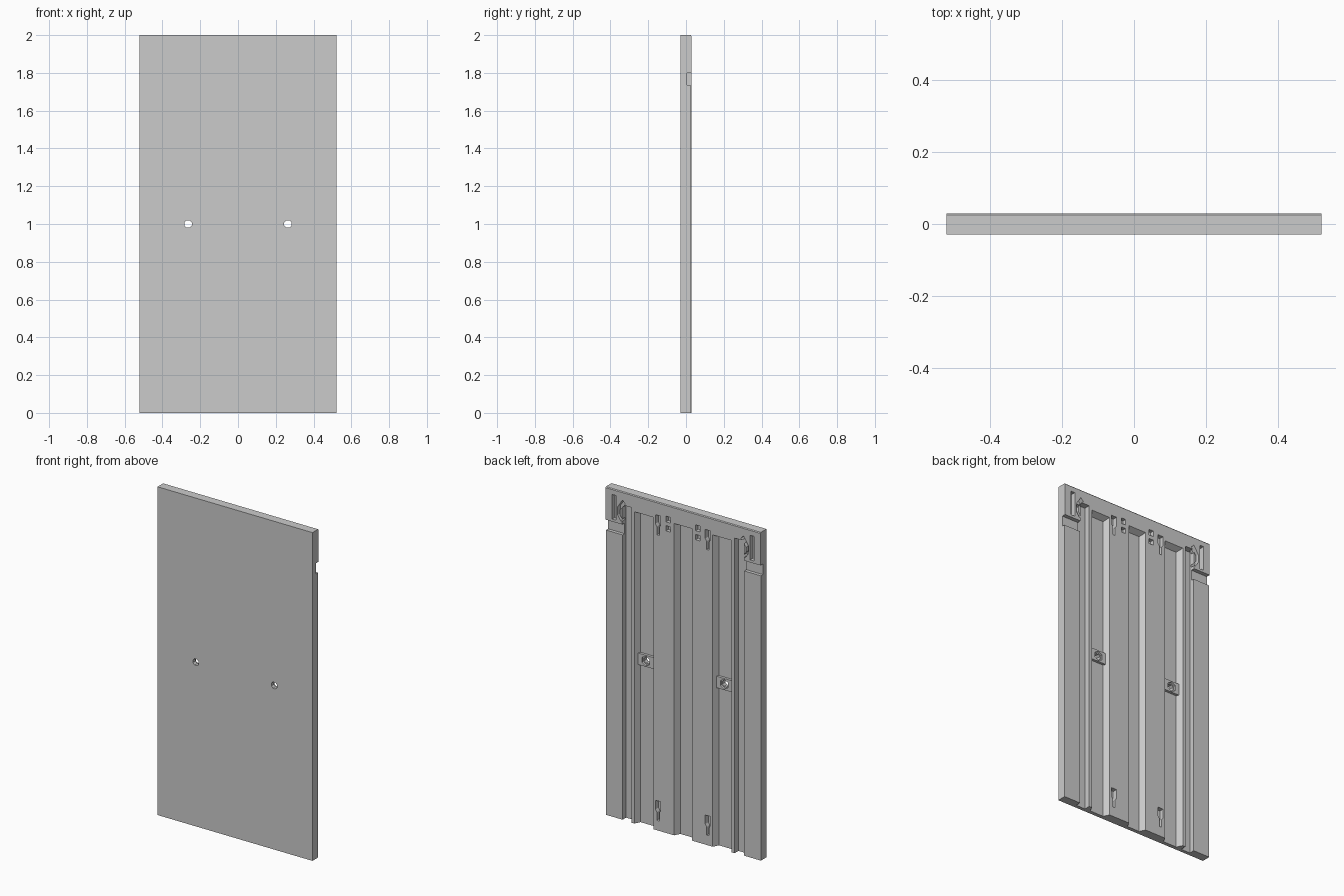
import bpy, bmesh, math

if "Cube" in bpy.data.objects:
    bpy.data.objects.remove(bpy.data.objects["Cube"])

FRONT, BACK, OUT = -0.029, 0.029, 0.05
FLOOR = -0.006


def make_mesh(name, loop_a, loop_b):
    """Solid joining two matching loops of 3D points."""
    bm = bmesh.new()
    a = [bm.verts.new(p) for p in loop_a]
    b = [bm.verts.new(p) for p in loop_b]
    n = len(a)
    bm.faces.new(a)
    bm.faces.new(b[::-1])
    for i in range(n):
        j = (i + 1) % n
        bm.faces.new((a[j], a[i], b[i], b[j]))
    bmesh.ops.recalc_face_normals(bm, faces=bm.faces)
    me = bpy.data.meshes.new(name)
    bm.to_mesh(me)
    bm.free()
    ob = bpy.data.objects.new(name, me)
    bpy.context.collection.objects.link(ob)
    return ob


def prism(name, pts, y0, y1=OUT, side=1, pts_b=None):
    """XZ outline carried from y0 to y1, optionally tapering to pts_b."""
    return make_mesh(name, [(side * x, y0, z) for x, z in pts],
                     [(side * x, y1, z) for x, z in (pts_b or pts)])


def rect(x0, x1, z0, z1):
    return [(x0, z0), (x1, z0), (x1, z1), (x0, z1)]


def ring(x, z, r, n, turn=0.5):
    return [(x + r * math.cos((i + turn) * math.tau / n),
             z + r * math.sin((i + turn) * math.tau / n)) for i in range(n)]


def carve(target, cutter):
    """Subtract the cutter and delete it."""
    mod = target.modifiers.new("cut", 'BOOLEAN')
    mod.operation, mod.solver, mod.object = 'DIFFERENCE', 'EXACT', cutter
    bpy.context.view_layer.update()
    dg = bpy.context.evaluated_depsgraph_get()
    me = bpy.data.meshes.new_from_object(target.evaluated_get(dg))
    target.modifiers.clear()
    target.data = me
    bpy.data.objects.remove(cutter)


# Board with a small chamfer on the top back edge
section = [(FRONT, 0), (BACK, 0), (BACK, 1.995), (BACK - 0.004, 2), (FRONT, 2)]
panel = make_mesh("panel", [(-0.522, y, z) for y, z in section],
                  [(0.522, y, z) for y, z in section])


# Long tapered channels, open at the bottom
def channel(x0, x1, side=1):
    s = 0.018
    o = s * (OUT - BACK) / (BACK - FLOOR)
    return prism("channel", rect(x0 + s, x1 - s, -0.1, 1.9 - s), FLOOR, OUT, side,
                 rect(x0 - o, x1 + o, -0.1, 1.9 + o))


carve(panel, channel(-0.06, 0.06))

for side in (1, -1):
    carve(panel, channel(0.20, 0.328, side))
    cuts = [
        # narrow side recess and lowered outer strip
        (rect(0.348, 0.41, -0.1, 1.92), -0.008),
        (rect(0.40, 0.6, -0.1, 1.74), 0.025),
        # short cross slot reaching the side edge
        (rect(0.40, 0.6, 1.735, 1.80), 0.005),
        # corner slot and hooked slot beside it
        (rect(0.452, 0.478, 1.815, 1.965), 0.0),
        ([(0.39, 1.93), (0.408, 1.95), (0.44, 1.90), (0.44, 1.85), (0.42, 1.82),
          (0.40, 1.82), (0.425, 1.855), (0.425, 1.885)], 0.0),
        # pair of small pockets with a bridge between
        (rect(0.085, 0.115, 1.895, 1.93), 0.005),
        (rect(0.085, 0.115, 1.84, 1.872), 0.005),
    ]
    # keyhole hangers, top and bottom
    for z in (1.80, 0.06):
        cuts.append(([(0.16, z), (0.176, z), (0.176, z + 0.05), (0.186, z + 0.065),
                      (0.186, z + 0.12), (0.15, z + 0.12), (0.15, z + 0.065),
                      (0.16, z + 0.05)], 0.0))
    for pts, floor in cuts:
        carve(panel, prism("cutter", pts, floor, OUT, side))

    # Screw boss in the channel with a hex nut seat
    boss = prism("screw_boss_" + ("right" if side > 0 else "left"),
                 rect(0.213, 0.315, 0.965, 1.035), FLOOR - 0.004, 0.010, side)
    carve(boss, prism("seat", ring(0.264, 1, 0.03, 6), -0.002, OUT, side))
    for part in (panel, boss):
        carve(part, prism("bolt_hole", ring(0.264, 1, 0.021, 8), -0.1, 0.1, side))
